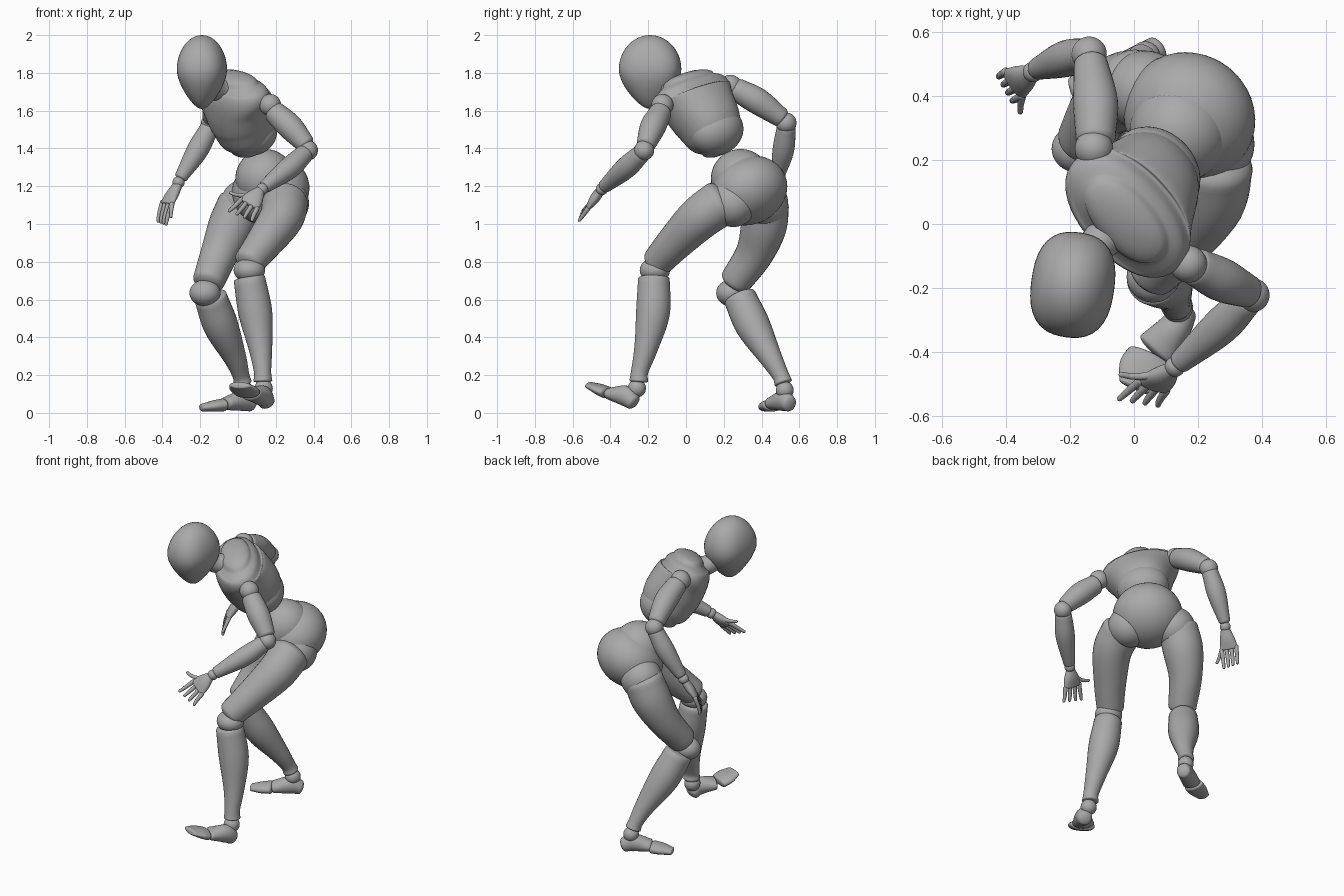
import bpy, bmesh, math
from mathutils import Vector, Matrix

cube = bpy.data.objects.get("Cube")
if cube:
    bpy.data.objects.remove(cube, do_unlink=True)

grey = bpy.data.materials.new("mannequin grey")
grey.use_nodes = True
tone = (0.4, 0.4, 0.4, 1)
grey.diffuse_color = tone
grey.node_tree.nodes["Principled BSDF"].inputs["Base Color"].default_value = tone


def finish(name, bm):
    bmesh.ops.recalc_face_normals(bm, faces=bm.faces)
    mesh = bpy.data.meshes.new(name)
    bm.to_mesh(mesh)
    bm.free()
    mesh.materials.append(grey)
    for face in mesh.polygons:
        face.use_smooth = True
    obj = bpy.data.objects.new(name, mesh)
    bpy.context.collection.objects.link(obj)
    return obj


def ball(name, centre, radii, frame=None, shape=None):
    """Ellipsoid, optionally turned by a frame and reshaped by a function."""
    if not isinstance(radii, tuple):
        radii = (radii,) * 3
    bm = bmesh.new()
    bmesh.ops.create_uvsphere(bm, u_segments=40, v_segments=24, radius=1)
    for v in bm.verts:
        p = shape(v.co) if shape else v.co
        p = Vector(a * r for a, r in zip(p, radii))
        v.co = Vector(centre) + (frame @ p if frame else p)
    return finish(name, bm)


def blend(a, b, c, d, t):
    """Catmull-Rom interpolation between b and c."""
    return b + 0.5 * t * ((c - a) + t * ((2 * a - 5 * b + 4 * c - d) + t * (3 * (b - c) + d - a)))


def power(a, e):
    return math.copysign(abs(a) ** e, a)


def limb(name, stations, side=None, cap=0.5, sides=28, steps=6, square=1):
    """Smooth tapered body through (x, y, z, half width[, half height]) stations."""
    pts = [Vector(s if len(s) == 5 else (*s, s[3])) for s in stations]
    pts = [2 * pts[0] - pts[1]] + pts + [2 * pts[-1] - pts[-2]]
    path = []
    for i in range(1, len(pts) - 2):
        path += [blend(*pts[i - 1:i + 3], k / steps) for k in range(steps)]
    path.append(pts[-2])
    spine = [p.to_3d() for p in path]
    axis = (spine[-1] - spine[0]).normalized()
    side = Vector(side) if side else axis.orthogonal()
    rings = []
    for i, p in enumerate(path):
        tan = (spine[min(i + 1, len(path) - 1)] - spine[max(i - 1, 0)]).normalized()
        rings.append((spine[i], tan, max(p[3], 0.002), max(p[4], 0.002)))

    # rounded ends
    def dome(ring, sign):
        c, tan, w, h = ring
        out = []
        for k in range(1, 6):
            a = k * math.pi / 11
            out.append((c + tan * sign * cap * min(w, h) * math.sin(a), tan, w * math.cos(a), h * math.cos(a)))
        return out
    rings = dome(rings[0], -1)[::-1] + rings + dome(rings[-1], 1)
    bm = bmesh.new()
    loops = []
    circle = [2 * math.pi * k / sides for k in range(sides)]
    circle = [(power(math.cos(a), square), power(math.sin(a), square)) for a in circle]
    for c, tan, w, h in rings:
        u = (side - tan * side.dot(tan)).normalized()
        v = tan.cross(u)
        loops.append([bm.verts.new(c + u * w * a + v * h * b) for a, b in circle])
    for lo, hi in zip(loops, loops[1:]):
        for k in range(sides):
            n = (k + 1) % sides
            bm.faces.new((lo[k], lo[n], hi[n], hi[k]))
    bm.faces.new(loops[0][::-1])
    bm.faces.new(loops[-1])
    return finish(name, bm)


def frame_of(left, up):
    """Rotation with x to the body's left and z along its spine."""
    z = Vector(up).normalized()
    x = Vector(left)
    x = (x - z * x.dot(z)).normalized()
    return Matrix((x, z.cross(x), z)).transposed()


# Head: egg with a narrowing jaw, slightly square seen from above
def egg(p):
    low = max(0, -p.z)
    wide = (1 - 0.3 * low ** 2) * (1 + 0.3 * (p.x * p.y) ** 2)
    return Vector((p.x * wide, p.y * wide, p.z * (1 + 0.17 * low)))


ball("head", (-0.191, -0.19, 1.82), (0.13, 0.165, 0.18), Matrix.Rotation(-0.14, 3, "Z"), egg)
limb("neck", [(-0.15, -0.12, 1.74, 0.052), (-0.105, -0.055, 1.71, 0.06), (-0.04, 0, 1.7, 0.068)])

# Torso: leaning, twisted chest, broad at the shoulders, over a round abdomen
chest_frame = frame_of((0.66, -0.72, -0.21), (-0.38, -0.53, 0.76))
chest_centre = Vector((0, 0.07, 1.62))


def torso(x, y, z):
    return chest_centre + chest_frame @ Vector((x, y, z))


levels = [(-0.23, -0.045, 0.1, 0.1), (-0.18, -0.035, 0.145, 0.145), (-0.1, -0.012, 0.172, 0.17),
          (0, 0.002, 0.202, 0.168), (0.07, 0.012, 0.235, 0.152), (0.115, 0.033, 0.222, 0.126),
          (0.145, 0.045, 0.165, 0.092)]
limb("chest", [(*torso(0, y, z), w, d) for z, y, w, d in levels],
     side=chest_frame.col[0], sides=48, square=0.92)
ball("abdomen", torso(0, 0, -0.17), (0.156, 0.135, 0.125), chest_frame)

# Pelvis shell with a waist ball and hip balls
hip_frame = frame_of((0.75, -0.65, 0), (-0.3, -0.45, 0.84))
ball("pelvis", (0.173, 0.335, 1.177), (0.21, 0.205, 0.175), hip_frame)
ball("waist", (0.143, 0.289, 1.24), 0.157)
ball("left_hip", (0.25, 0.25, 1.11), 0.126)
ball("right_hip", (0.035, 0.415, 1.11), 0.126)

# Left leg, stepping forward
limb("left_thigh", [(0.248, 0.18, 1.11, 0.123), (0.228, 0.07, 1.03, 0.117),
                    (0.137, -0.06, 0.9, 0.097), (0.06, -0.15, 0.8, 0.082)])
ball("left_knee", (0.06, -0.165, 0.755), (0.083, 0.08, 0.065))
limb("left_shin", [(0.06, -0.17, 0.71, 0.084), (0.092, -0.175, 0.53, 0.09),
                   (0.118, -0.21, 0.35, 0.064), (0.13, -0.245, 0.22, 0.046), (0.132, -0.25, 0.17, 0.05)], cap=0.2)
ball("left_ankle", (0.136, -0.26, 0.13), 0.048)
limb("left_foot", [(0.15, -0.28, 0.06, 0.045, 0.045), (0.13, -0.32, 0.09, 0.05, 0.055),
                   (0.07, -0.39, 0.1, 0.065, 0.035)], side=(0.87, -0.4, 0))
limb("left_toes", [(0.05, -0.42, 0.108, 0.075, 0.032), (0.03, -0.46, 0.126, 0.08, 0.028),
                   (0.01, -0.51, 0.146, 0.06, 0.018)], side=(0.87, -0.45, 0))

# Right leg, trailing behind
limb("right_thigh", [(0.01, 0.425, 1.1, 0.12), (-0.04, 0.41, 0.98, 0.121),
                     (-0.1, 0.36, 0.84, 0.1), (-0.155, 0.265, 0.7, 0.085)])
ball("right_knee", (-0.175, 0.235, 0.635), (0.082, 0.075, 0.07))
limb("right_shin", [(-0.145, 0.285, 0.61, 0.087), (-0.09, 0.355, 0.46, 0.092),
                    (-0.015, 0.45, 0.29, 0.06), (0.015, 0.5, 0.2, 0.045), (0.025, 0.515, 0.16, 0.048)], cap=0.2)
ball("right_ankle", (0.035, 0.523, 0.12), 0.047)
limb("right_foot", [(0.07, 0.545, 0.05, 0.042, 0.044), (0.025, 0.515, 0.065, 0.048, 0.055),
                    (-0.06, 0.465, 0.05, 0.055, 0.036)], side=(-0.4, 0.9, 0))
limb("right_toes", [(-0.08, 0.46, 0.042, 0.06, 0.034), (-0.13, 0.44, 0.036, 0.058, 0.03),
                    (-0.19, 0.42, 0.028, 0.038, 0.02)], side=(-0.4, 0.9, 0))

# Left arm, reaching forward
ball("left_shoulder", (0.17, -0.125, 1.63), 0.058)
limb("left_upper_arm", [(0.195, -0.135, 1.59, 0.06), (0.275, -0.175, 1.515, 0.068), (0.355, -0.21, 1.425, 0.052)])
ball("left_elbow", (0.37, -0.222, 1.39), 0.053)
limb("left_forearm", [(0.35, -0.24, 1.37, 0.05), (0.27, -0.32, 1.295, 0.058), (0.145, -0.43, 1.2, 0.036)])
ball("left_wrist", (0.128, -0.445, 1.185), 0.032)

# Right arm, swung backward
ball("right_shoulder", (-0.125, 0.235, 1.73), 0.06)
limb("right_upper_arm", [(-0.12, 0.27, 1.71, 0.062), (-0.12, 0.38, 1.65, 0.07), (-0.135, 0.5, 1.565, 0.053)])
ball("right_elbow", (-0.14, 0.53, 1.535), 0.055)
limb("right_forearm", [(-0.15, 0.53, 1.51, 0.05), (-0.215, 0.515, 1.39, 0.057), (-0.3, 0.485, 1.25, 0.035)])
ball("right_wrist", (-0.315, 0.475, 1.22), 0.032)


# Hands: palm, four jointed fingers spread between index and little finger, thumb
def hand(name, wrist, knuckles, tips, thumb):
    wrist = Vector(wrist)
    k0, k1 = map(Vector, knuckles)
    t0, t1 = map(Vector, tips)
    mid = (k0 + k1) / 2
    spread = k1 - k0
    width = spread.length / 2
    limb(name + "_palm", [(*wrist, 0.028, 0.024), (*wrist.lerp(mid, 0.5), width, 0.027),
                          (*mid, width + 0.01, 0.018)], side=spread)
    fingers = [(k0.lerp(k1, i / 3), t0.lerp(t1, i / 3), f"finger_{i + 1}") for i in range(4)]
    fingers.append((wrist.lerp(k0, 0.45), Vector(thumb), "thumb"))
    for base, tip, label in fingers:
        bend = mid - wrist
        joints = [base.lerp(tip, s) + bend * 0.12 * math.sin(math.pi * s) for s in (0, 0.42, 0.73, 1)]
        for j in range(3):
            r = 0.0135 - 0.0017 * j
            limb(f"{name}_{label}_{j + 1}", [(*joints[j], r), (*joints[j + 1], r * 0.85)], sides=12, steps=3, cap=0.9)


hand("left_hand", (0.115, -0.455, 1.175), [(0.018, -0.49, 1.13), (0.1, -0.52, 1.08)],
     [(-0.045, -0.545, 1.07), (0.075, -0.565, 1.02)], (-0.04, -0.47, 1.165))
hand("right_hand", (-0.32, 0.47, 1.205), [(-0.35, 0.4, 1.105), (-0.4, 0.475, 1.115)],
     [(-0.38, 0.385, 1), (-0.422, 0.46, 1.015)], (-0.355, 0.35, 1.04))
